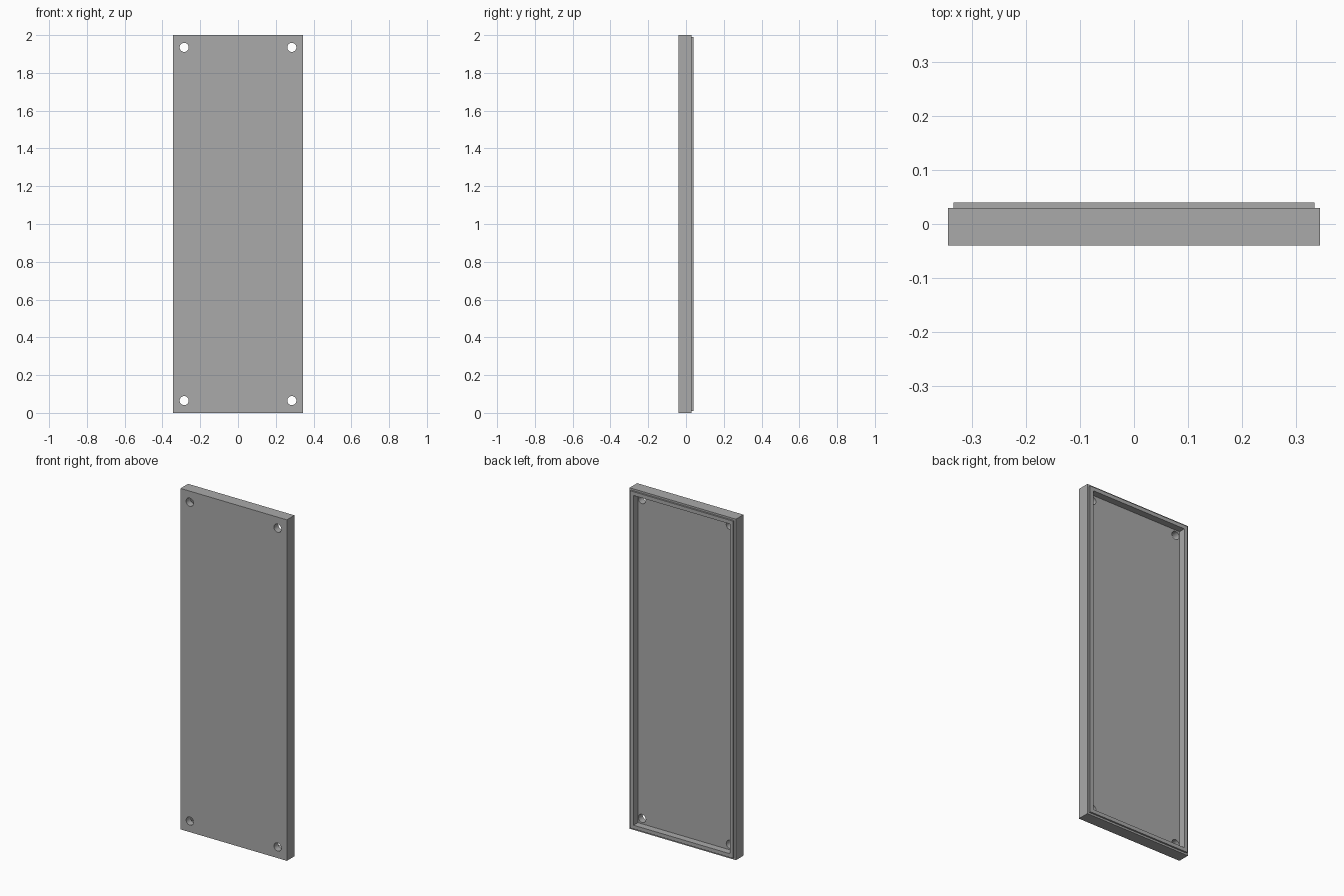
import bpy
import bmesh
from mathutils import Matrix, Vector

cube = bpy.data.objects.get("Cube")
if cube:
    bpy.data.objects.remove(cube, do_unlink=True)

HALF_W, HEIGHT = 0.345, 2.0
FRONT, SHOULDER, BACK, FLOOR = -0.04, 0.03, 0.04, 0.0
LIP_INSET, WALL = 0.011, 0.033
HOLE_X, HOLE_Z, HOLE_R = 0.285, 0.935, 0.024

# Single grey material
grey = bpy.data.materials.new("grey")
grey.use_nodes = True
colour = (0.4, 0.4, 0.4, 1)
grey.diffuse_color = colour
grey.node_tree.nodes["Principled BSDF"].inputs["Base Color"].default_value = colour


def make_object(name, bm):
    bmesh.ops.recalc_face_normals(bm, faces=bm.faces)
    mesh = bpy.data.meshes.new(name)
    bm.to_mesh(mesh)
    bm.free()
    mesh.materials.append(grey)
    obj = bpy.data.objects.new(name, mesh)
    bpy.context.collection.objects.link(obj)
    return obj


def rectangle(bm, inset, y):
    """Ring of four corners, inset from the outer edge."""
    x, low, high = HALF_W - inset, inset, HEIGHT - inset
    return [bm.verts.new(p) for p in ((-x, y, low), (x, y, low), (x, y, high), (-x, y, high))]


# Cover panel: front face, side walls, stepped lip, and recessed floor
bm = bmesh.new()
steps = [(0, FRONT), (0, SHOULDER), (LIP_INSET, SHOULDER),
         (LIP_INSET, BACK), (WALL, BACK), (WALL, FLOOR)]
rings = [rectangle(bm, inset, y) for inset, y in steps]
for a, b in zip(rings, rings[1:]):
    for i in range(4):
        j = (i + 1) % 4
        bm.faces.new((a[i], a[j], b[j], b[i]))
bm.faces.new(rings[0])
bm.faces.new(rings[-1])
panel = make_object("cover_panel", bm)

# Corner screw holes
bm = bmesh.new()
for sx in (-1, 1):
    for sz in (-1, 1):
        place = Matrix.Translation(Vector((sx * HOLE_X, FRONT / 2, HEIGHT / 2 + sz * HOLE_Z)))
        bmesh.ops.create_cone(bm, cap_ends=True, segments=32, radius1=HOLE_R, radius2=HOLE_R,
                              depth=0.08, matrix=place @ Matrix.Rotation(1.5707963, 4, "X"))
cutter = make_object("screw_hole_cutter", bm)
cutter.hide_render = True
cutter.hide_viewport = True

cut = panel.modifiers.new("screw_holes", "BOOLEAN")
cut.operation = "DIFFERENCE"
cut.solver = "EXACT"
cut.object = cutter

# Smooth hole walls, crisp panel edges
bpy.ops.object.select_all(action="DESELECT")
panel.select_set(True)
bpy.context.view_layer.objects.active = panel
bpy.ops.object.modifier_apply(modifier=cut.name)
bpy.data.objects.remove(cutter, do_unlink=True)
bpy.ops.object.shade_smooth_by_angle()
